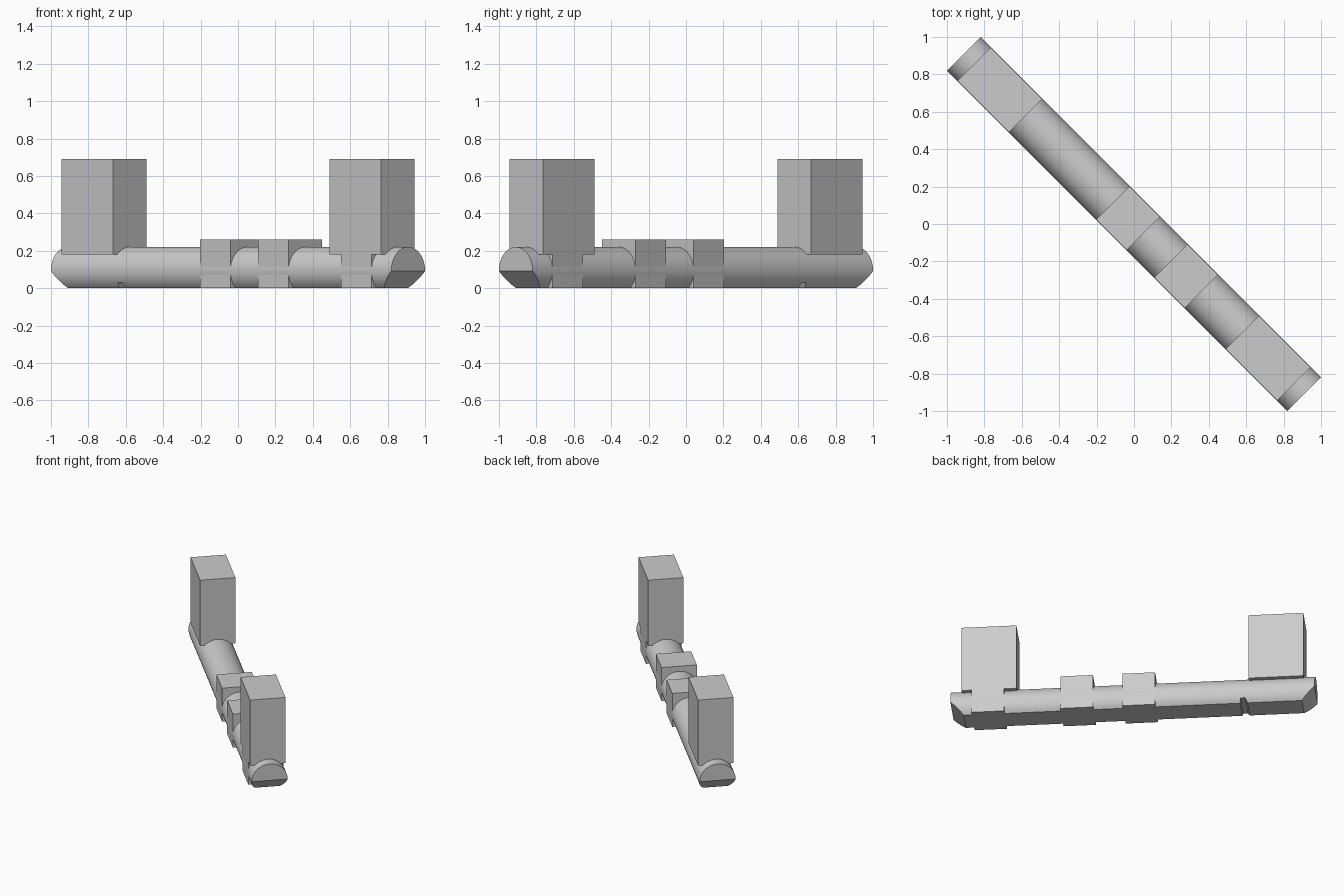
import bpy, bmesh, math
from mathutils import Matrix

if "Cube" in bpy.data.objects:
    bpy.data.objects.remove(bpy.data.objects["Cube"])

R = 0.128          # rod radius
CZ = 0.092         # rod axis height
HALF = 1.287       # half length of the rod
BW = 0.1264        # half width of the blocks
TURN = Matrix.Rotation(-math.pi / 4, 4, 'Z')   # lay the bar on the diagonal

gray = bpy.data.materials.new("plain gray")
gray.diffuse_color = (0.6, 0.6, 0.6, 1)
gray.use_nodes = True
gray.node_tree.nodes["Principled BSDF"].inputs["Base Color"].default_value = gray.diffuse_color


def finish(name, bm):
    bmesh.ops.recalc_face_normals(bm, faces=bm.faces)
    bm.transform(TURN)
    mesh = bpy.data.meshes.new(name)
    bm.to_mesh(mesh)
    bm.free()
    mesh.materials.append(gray)
    obj = bpy.data.objects.new(name, mesh)
    bpy.context.collection.objects.link(obj)
    return obj


def prism(name, outline, half_width):
    """Side outline in (length, height), extruded across the bar."""
    bm = bmesh.new()
    a = [bm.verts.new((u, -half_width, z)) for u, z in outline]
    b = [bm.verts.new((u, half_width, z)) for u, z in outline]
    bm.faces.new(a)
    bm.faces.new(b[::-1])
    for i in range(len(a)):
        j = (i + 1) % len(a)
        bm.faces.new((a[i], a[j], b[j], b[i]))
    return finish(name, bm)


def block(name, u0, u1, z0, z1):
    return prism(name, [(u0, z0), (u1, z0), (u1, z1), (u0, z1)], BW)


# Round rod with a flat underside and chamfered lower ends
dip = math.asin(CZ / R)
N, M = 40, 12
angles = [math.pi * i / N for i in range(N + 1)]                 # upper half
angles += [math.pi + dip * i / M for i in range(1, M + 1)]       # lower left
angles += [2 * math.pi - dip + dip * i / M for i in range(M)]    # lower right
bm = bmesh.new()
rings = []
for side in (-1, 1):
    ring = []
    for t in angles:
        z = max(0.0, CZ + R * math.sin(t))
        u = side * (HALF - max(0.0, CZ - z))
        ring.append(bm.verts.new((u, R * math.cos(t), z)))
    rings.append(ring)
    bm.faces.new(ring[:N + 1])              # upright half disc
    bm.faces.new(ring[N:] + [ring[0]])      # sloping chamfer
p, q = rings
for i in range(len(p)):
    j = (i + 1) % len(p)
    bm.faces.new((p[i], p[j], q[j], q[i]))
rod = finish("rod", bm)

# Small groove across the underside
cutter = prism("groove_cutter",
               [(-0.82, -0.02), (-0.755, -0.02), (-0.763, 0.03), (-0.795, 0.03)], 0.2)
cutter.hide_render = True
cutter.hide_viewport = False
mod = rod.modifiers.new("groove", 'BOOLEAN')
mod.operation = 'DIFFERENCE'
mod.solver = 'EXACT'
mod.object = cutter
bpy.context.view_layer.objects.active = rod
rod.select_set(True)
bpy.ops.object.modifier_apply(modifier="groove")
bpy.data.objects.remove(cutter)
bpy.ops.object.shade_smooth_by_angle(angle=math.radians(25))

# Tall end posts, overhanging the rod
for name, s in (("left_post", -1), ("right_post", 1)):
    u0, u1 = sorted((s * 0.82, s * 1.208))
    block(name, u0, u1, 0.18, 0.69)

# Low collars wrapped around the rod, the last one under the right post
for name, u0, u1 in (("middle_collar", -0.16, 0.07),
                     ("inner_collar", 0.279, 0.509),
                     ("post_collar", 0.907, 1.137)):
    block(name, u0, u1, 0.0, 0.26)
